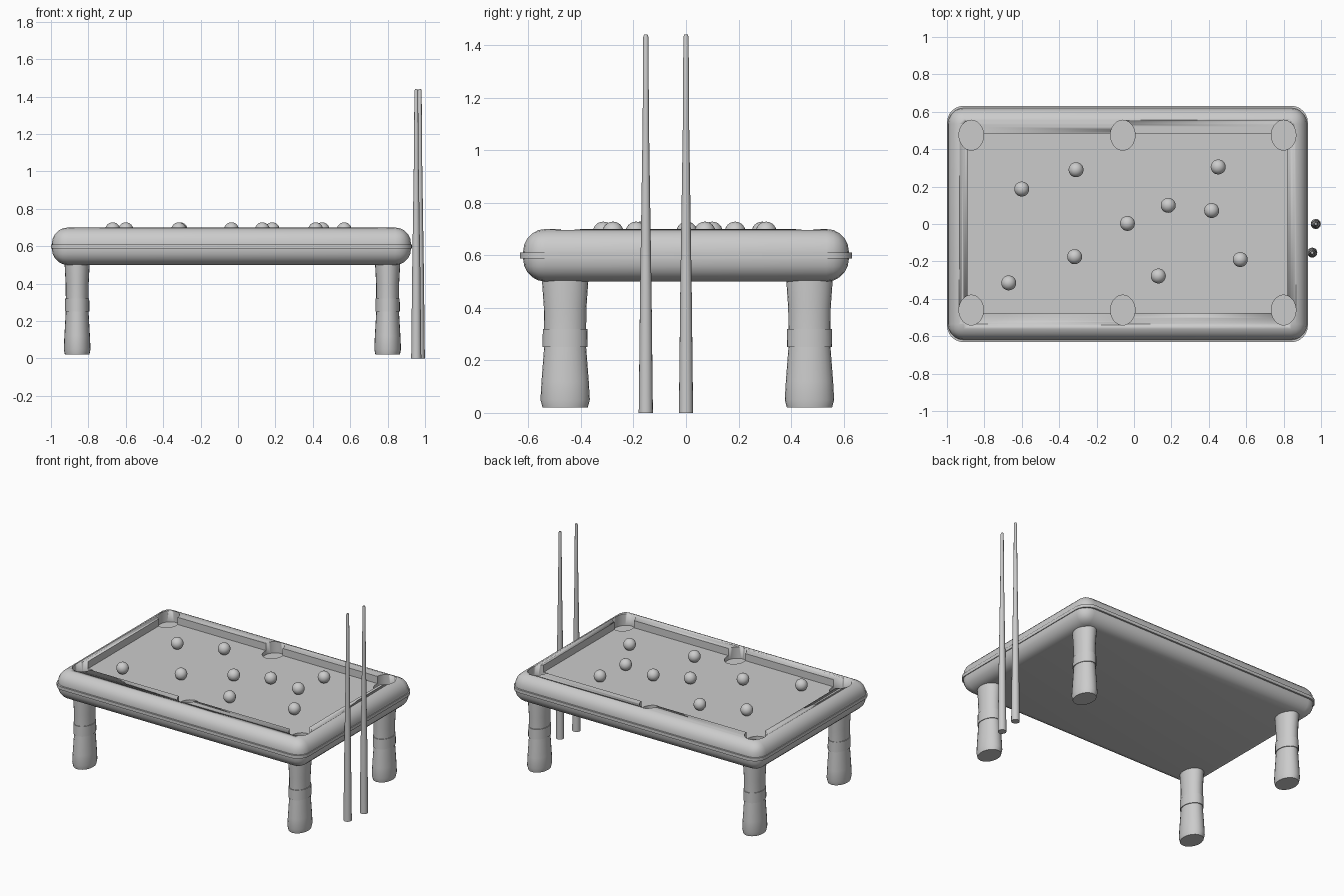
import bpy, bmesh, math
from mathutils import Matrix

if "Cube" in bpy.data.objects:
    bpy.data.objects.remove(bpy.data.objects["Cube"], do_unlink=True)

grey = bpy.data.materials.new("plain_grey")
grey.use_nodes = True
colour = (0.6, 0.6, 0.6, 1)
grey.diffuse_color = colour
grey.node_tree.nodes["Principled BSDF"].inputs["Base Color"].default_value = colour

CX = -0.035                      # table centre along x
POCKET_X = (-0.87, -0.06, 0.80)
POCKET_Y = (-0.46, 0.475)


def finish(name, bm, smooth=True):
    mesh = bpy.data.meshes.new(name)
    bmesh.ops.recalc_face_normals(bm, faces=bm.faces)
    bm.to_mesh(mesh)
    bm.free()
    obj = bpy.data.objects.new(name, mesh)
    bpy.context.collection.objects.link(obj)
    mesh.materials.append(grey)
    if smooth:
        mesh.shade_smooth()
        mesh.set_sharp_from_angle(angle=math.radians(35))
    return obj


def box(bm, lo, hi):
    size = [b - a for a, b in zip(lo, hi)]
    mid = [(a + b) / 2 for a, b in zip(lo, hi)]
    return bmesh.ops.create_cube(
        bm, size=1, matrix=Matrix.Translation(mid) @ Matrix.Diagonal((*size, 1)))["verts"]


def lathe(name, profile, x, y, sides, x_scale=1):
    """Closed round part from (radius, z) pairs."""
    bm = bmesh.new()
    rings = []
    for r, z in profile:
        angles = [math.tau * i / sides for i in range(sides)]
        rings.append([bm.verts.new((x + r * x_scale * math.cos(a), y + r * math.sin(a), z))
                      for a in angles])
    for low, high in zip(rings, rings[1:]):
        for i in range(sides):
            j = (i + 1) % sides
            bm.faces.new((low[i], low[j], high[j], high[i]))
    bm.faces.new(rings[0][::-1])
    bm.faces.new(rings[-1])
    return finish(name, bm)


def cut(target, cutter):
    mod = target.modifiers.new("cut_" + cutter.name, "BOOLEAN")
    mod.operation = "DIFFERENCE"
    mod.solver = "EXACT"
    mod.object = cutter
    cutter.hide_render = True
    cutter.hide_viewport = True
    cutter.display_type = "WIRE"


# Rounded table body
bm = bmesh.new()
box(bm, (CX - 0.96, -0.62, 0.5), (CX + 0.96, 0.62, 0.7))
bmesh.ops.bevel(bm, geom=bm.edges[:], offset=0.085, segments=5, profile=0.5, affect="EDGES")
body = finish("table_body", bm)

# Thin trim band around the middle of the body
bm = bmesh.new()
box(bm, (CX - 0.965, -0.632, 0.588), (CX + 0.965, 0.632, 0.61))
upright = [e for e in bm.edges if abs(e.verts[0].co.z - e.verts[1].co.z) > 0.01]
bmesh.ops.bevel(bm, geom=upright, offset=0.09, segments=6, profile=0.5, affect="EDGES")
finish("trim_band", bm)

# Playing-field recess and pockets
bm = bmesh.new()
box(bm, (-0.89, -0.475, 0.65), (0.82, 0.485, 0.8))
cut(body, finish("field_cutter", bm, False))
for x in POCKET_X:
    for y in POCKET_Y:
        cut(body, lathe("pocket_cutter", [(0.08, 0.62), (0.08, 0.8)], x, y, 32, 0.82))

# Turned legs with a raised collar
leg_profile = [(0.086, 0.02), (0.094, 0.05), (0.09, 0.12), (0.08, 0.25), (0.086, 0.25),
               (0.085, 0.32), (0.08, 0.32), (0.081, 0.4), (0.088, 0.5), (0.088, 0.54)]
for x, side in ((-0.86, "right"), (0.80, "left")):
    for y, end in ((-0.46, "front"), (0.47, "back")):
        lathe(f"{end}_{side}_leg", leg_profile, x, y, 24, 0.76)

# Two tapered cues standing at the end of the table
for name, x, y in (("front_cue", 0.953, -0.153), ("back_cue", 0.972, 0)):
    lathe(name, [(0.027, 0), (0.022, 0.45), (0.012, 1.1), (0.01, 1.43), (0.007, 1.44)], x, y, 16)

# Balls
spots = [(-0.6, 0.187), (-0.31, 0.29), (0.45, 0.305), (0.183, 0.1), (0.415, 0.072),
         (-0.035, 0.003), (-0.317, -0.175), (0.13, -0.278), (0.568, -0.19), (-0.67, -0.315)]
for i, (x, y) in enumerate(spots):
    bm = bmesh.new()
    bmesh.ops.create_uvsphere(bm, u_segments=20, v_segments=12, radius=0.04,
                              matrix=Matrix.Translation((x, y, 0.688)))
    finish(f"ball_{i + 1}", bm)
